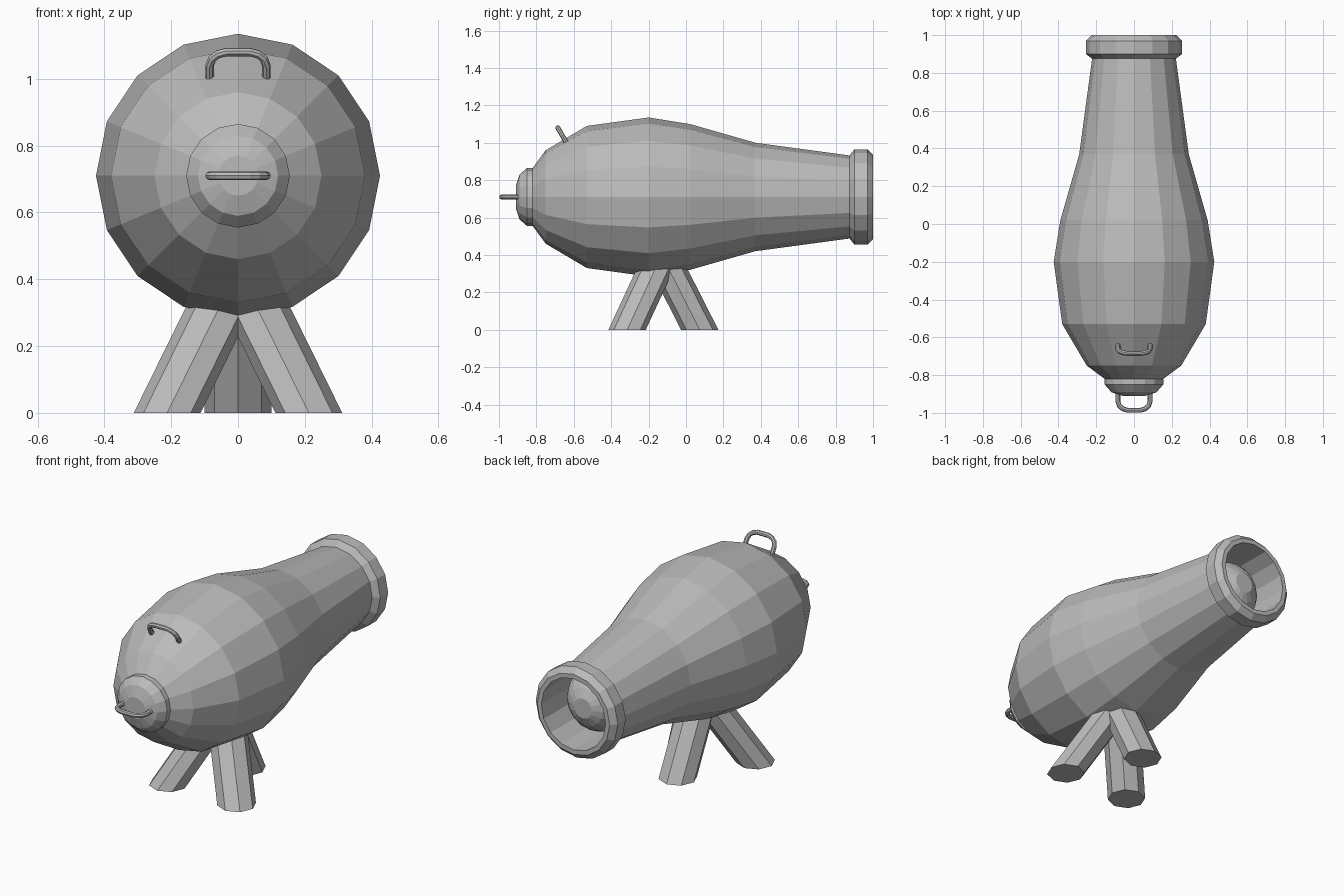
import bpy, bmesh, math
from mathutils import Vector

if "Cube" in bpy.data.objects:
    bpy.data.objects.remove(bpy.data.objects["Cube"])

AXIS_Z = 0.71

iron = bpy.data.materials.new("iron grey")
iron.diffuse_color = (0.5, 0.5, 0.5, 1)
iron.use_nodes = True
iron.node_tree.nodes["Principled BSDF"].inputs["Base Color"].default_value = iron.diffuse_color


def finish(name, bm):
    bmesh.ops.recalc_face_normals(bm, faces=bm.faces)
    me = bpy.data.meshes.new(name)
    bm.to_mesh(me)
    bm.free()
    me.materials.append(iron)
    ob = bpy.data.objects.new(name, me)
    bpy.context.collection.objects.link(ob)
    return ob


def skin(bm, rings, closed=True):
    """Bridge successive vertex rings, optionally capping both ends."""
    for a, b in zip(rings, rings[1:]):
        n = len(a)
        for i in range(n):
            j = (i + 1) % n
            bm.faces.new((a[i], a[j], b[j], b[i]))
    if closed:
        bm.faces.new(rings[0])
        bm.faces.new(rings[-1])


def lathe(name, profile, sides=16):
    """Turn a (y, radius) profile about the barrel axis."""
    bm = bmesh.new()
    rings = []
    for y, r in profile:
        rings.append([bm.verts.new((r * math.cos(2 * math.pi * i / sides), y,
                                    AXIS_Z + r * math.sin(2 * math.pi * i / sides)))
                      for i in range(sides)])
    skin(bm, rings)
    return finish(name, bm)


def handle(name, base, up):
    """U-shaped tube standing on base, rising along up."""
    bm = bmesh.new()
    base, up = Vector(base), Vector(up).normalized()
    half = [(0.085, -0.02), (0.085, 0.035), (0.077, 0.058),
            (0.06, 0.073), (0.035, 0.081)]
    path = half + [(-x, h) for x, h in reversed(half)]
    pts = [base + Vector((x, 0, 0)) + up * h for x, h in path]
    side = Vector((1, 0, 0)).cross(up)
    rings = []
    for i, p in enumerate(pts):
        t = (pts[min(i + 1, len(pts) - 1)] - pts[max(i - 1, 0)]).normalized()
        n = t.cross(side)
        rings.append([bm.verts.new(p + 0.013 * (math.cos(a) * n + math.sin(a) * side))
                      for a in (k * math.pi / 4 for k in range(8))])
    skin(bm, rings)
    return finish(name, bm)


def leg(name, foot, top):
    """Octagonal slanted leg cut level with the ground."""
    bm = bmesh.new()
    rings = [[bm.verts.new((c[0] + 0.1 * math.cos(k * math.pi / 4),
                            c[1] + 0.1 * math.sin(k * math.pi / 4), c[2]))
              for k in range(8)] for c in (foot, top)]
    skin(bm, rings)
    return finish(name, bm)


# Barrel with muzzle ring and bore
lathe("barrel", [(-0.82, 0.155), (-0.75, 0.25), (-0.53, 0.38), (-0.20, 0.425),
                 (0.02, 0.39), (0.37, 0.29), (0.875, 0.222), (0.90, 0.255),
                 (0.97, 0.255), (1.0, 0.225), (1.0, 0.20), (0.60, 0.20)])

# Rounded cap at the closed end
lathe("breech_cap", [(-0.91, 0.06), (-0.89, 0.12), (-0.85, 0.155), (-0.80, 0.155)])

# Ball sitting in the bore
lathe("ball", [(0.745 - 0.18 * math.cos(a), 0.18 * math.sin(a))
               for a in (math.pi * k / 10 for k in range(1, 10))])

# Carrying handles
handle("top_handle", (0, -0.645, 1.01), (0, -0.5, 0.87))
handle("breech_handle", (0, -0.905, AXIS_Z), (0, -1, 0))

# Tripod legs
leg("front_leg_left", (-0.212, -0.315, 0), (-0.01, -0.125, 0.41))
leg("front_leg_right", (0.212, -0.315, 0), (0.01, -0.125, 0.41))
leg("back_leg", (0, 0.073, 0), (0, -0.135, 0.41))
